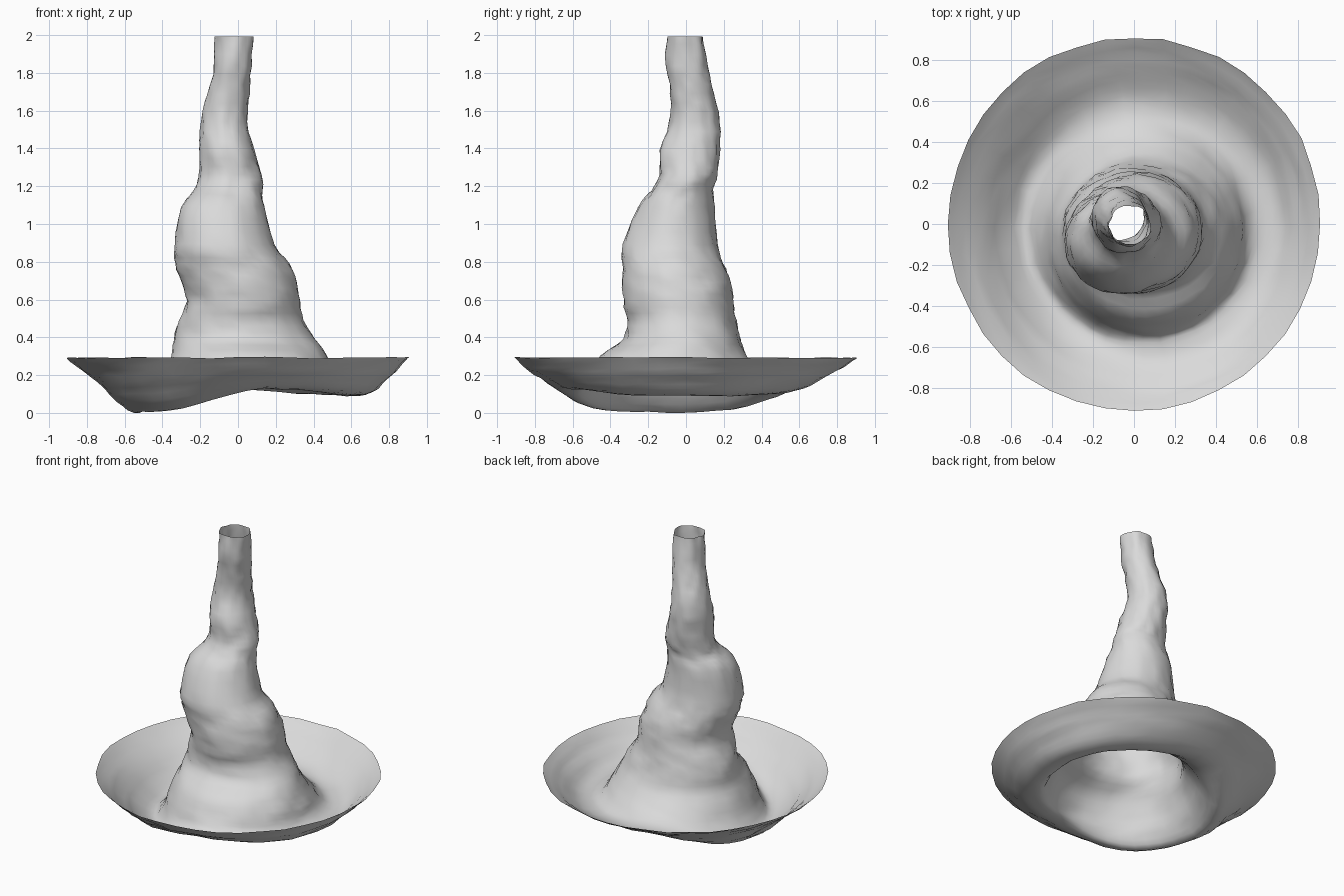
import bpy
import bmesh
import math
from mathutils import Vector, noise

SIDES = 40
STEPS = 3
DIP_ANGLE = math.radians(191)

# Crown sections, top to foot: height, x min, x max, y min, y max
CROWN = [
    (2.0, -.12, .08, -.10, .09),
    (1.85, -.125, .075, -.105, .115),
    (1.7, -.16, .06, -.08, .145),
    (1.55, -.195, .05, -.085, .18),
    (1.4, -.205, .09, -.14, .18),
    (1.27, -.205, .125, -.135, .165),
    (1.19, -.23, .13, -.18, .15),
    (1.1, -.3, .14, -.255, .15),
    (.9, -.335, .19, -.335, .165),
    (.8, -.335, .27, -.335, .2),
    (.7, -.3, .31, -.335, .235),
    (.6, -.275, .33, -.33, .25),
    (.5, -.31, .345, -.31, .265),
    (.4, -.34, .41, -.33, .29),
    (.31, -.355, .47, -.45, .325),
]

# Brim sections, foot to rim: the same, then how far the ring sags
BRIM = [
    (.22, -.4, .52, -.505, .4, .02),
    (.165, -.45, .55, -.54, .47, .08),
    (.14, -.53, .61, -.58, .54, .13),
    (.145, -.61, .71, -.67, .63, .1),
    (.2, -.71, .79, -.77, .74, .06),
    (.25, -.82, .85, -.85, .83, .02),
    (.3, -.91, .91, -.91, .91, 0),
]


def spline(a, b, c, d, t):
    """Smooth blend from b to c."""
    return b + .5 * t * (c - a + t * (2*a - 5*b + 4*c - d + t * (3*(b - c) + d - a)))


def resample(keys):
    rows = []
    last = len(keys) - 1
    for i in range(last):
        near = [keys[max(0, min(last, i + k))] for k in (-1, 0, 1, 2)]
        for s in range(STEPS):
            rows.append([spline(*v, s / STEPS) for v in zip(*near)])
    rows.append(list(keys[-1]))
    return rows


def dip(angle):
    """The brim droops most on one side and a little on the opposite one."""
    c = math.cos(angle - DIP_ANGLE)
    depth = c * c * (3 - 2 * abs(c))
    return depth if c > 0 else depth * .3


def ring_points(row):
    z, x0, x1, y0, y1, sag = row
    for k in range(SIDES):
        a = math.tau * k / SIDES
        ca, sa = math.cos(a), math.sin(a)
        p = Vector(((x0 + x1) / 2 + (x1 - x0) / 2 * ca,
                    (y0 + y1) / 2 + (y1 - y0) / 2 * sa,
                    z - sag * dip(a)))
        # Crumpled cloth: broad dents plus fine wrinkles
        dent = .004 * noise.noise(p * 5) + .012 * noise.noise(p * 19)
        p += Vector((ca, sa, 0)) * dent
        if z < 1.95:
            p.z += .01 * noise.noise(p * 7 + Vector((7, 3, 1)))
        yield p


def make_material(name, colour):
    mat = bpy.data.materials.new(name)
    mat.use_nodes = True
    mat.diffuse_color = colour
    mat.node_tree.nodes["Principled BSDF"].inputs["Base Color"].default_value = colour
    return mat


cube = bpy.data.objects.get("Cube")
if cube:
    bpy.data.objects.remove(cube, do_unlink=True)

# One open cloth shell, from the open tip down and out to the rim
sections = [row + (0,) for row in CROWN] + BRIM
bm = bmesh.new()
rings = [[bm.verts.new(p) for p in ring_points(row)] for row in resample(sections)]
for upper, lower in zip(rings, rings[1:]):
    for k in range(SIDES):
        n = (k + 1) % SIDES
        bm.faces.new((upper[k], lower[k], lower[n], upper[n]))

mesh = bpy.data.meshes.new("crumpled_hat")
bm.to_mesh(mesh)
bm.free()
mesh.materials.append(make_material("light_grey_cloth", (.7, .7, .7, 1)))
hat = bpy.data.objects.new("crumpled_hat", mesh)
bpy.context.collection.objects.link(hat)

# Rest the lowest point of the brim on the ground
hat.location.z = -min(v.co.z for v in mesh.vertices)

bpy.context.view_layer.objects.active = hat
hat.select_set(True)
bpy.ops.object.shade_smooth_by_angle(angle=math.radians(50))
